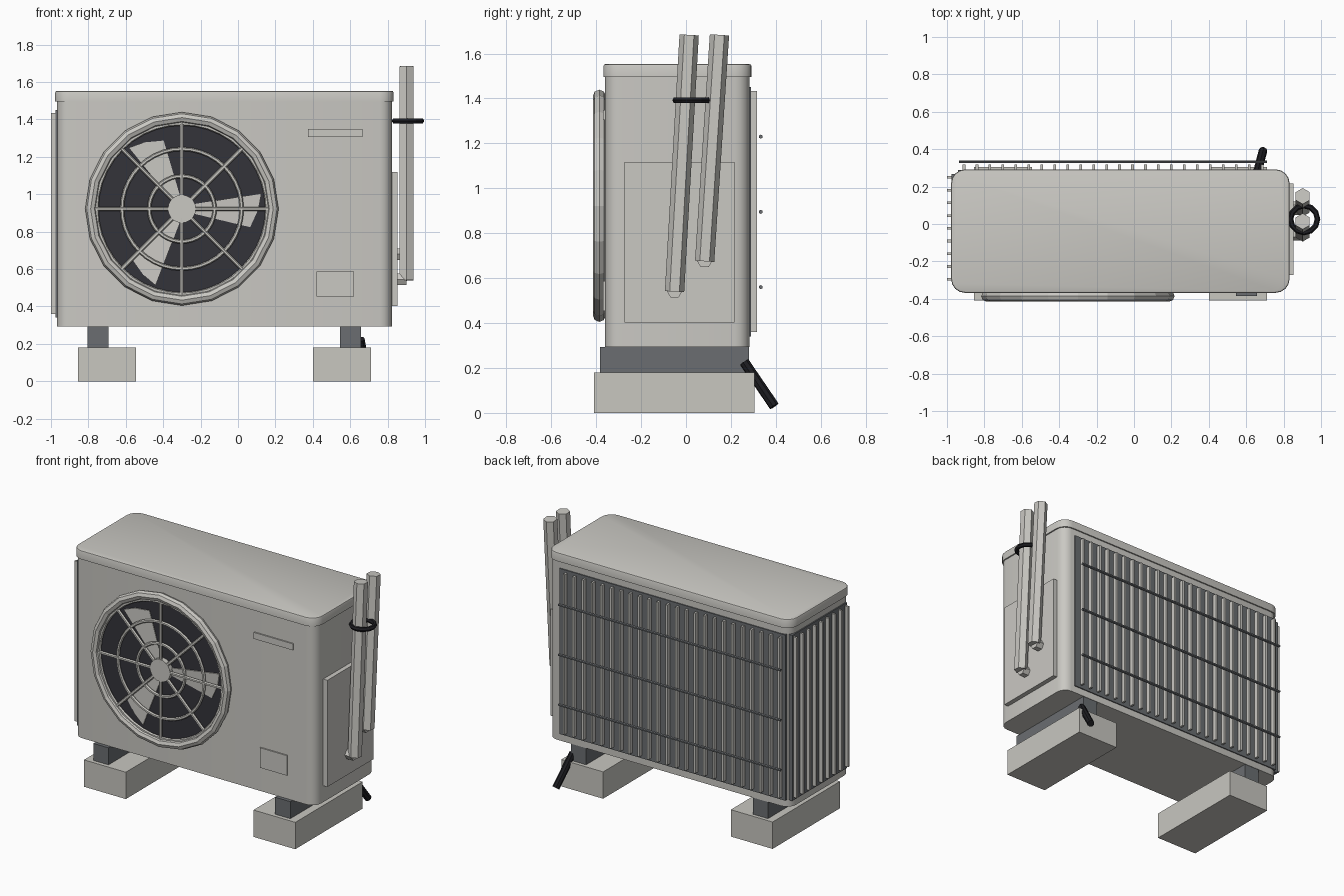
import bpy, bmesh, math
from mathutils import Vector, Matrix

cube = bpy.data.objects.get("Cube")
if cube:
    bpy.data.objects.remove(cube, do_unlink=True)


def material(name, rgb):
    m = bpy.data.materials.new(name)
    m.use_nodes = True
    m.diffuse_color = (*rgb, 1)
    m.node_tree.nodes["Principled BSDF"].inputs["Base Color"].default_value = (*rgb, 1)
    return m


CASING = material("casing off white", (0.59, 0.58, 0.545))
CONCRETE = material("concrete", (0.58, 0.57, 0.53))
STEEL = material("steel grey", (0.145, 0.155, 0.165))
DARK = material("fan opening dark", (0.034, 0.033, 0.042))
RUBBER = material("black rubber", (0.012, 0.012, 0.015))


def finish(name, bm, mat, smooth=False):
    bmesh.ops.recalc_face_normals(bm, faces=bm.faces)
    mesh = bpy.data.meshes.new(name)
    bm.to_mesh(mesh)
    bm.free()
    mesh.materials.append(mat)
    ob = bpy.data.objects.new(name, mesh)
    bpy.context.collection.objects.link(ob)
    if smooth:
        bpy.ops.object.select_all(action='DESELECT')
        ob.select_set(True)
        bpy.context.view_layer.objects.active = ob
        bpy.ops.object.shade_smooth_by_angle(angle=math.radians(35))
    return ob


def add_box(bm, lo, hi):
    lo, hi = Vector(lo), Vector(hi)
    mat = Matrix.Translation((lo + hi) / 2) @ Matrix.Diagonal((*(hi - lo), 1))
    return bmesh.ops.create_cube(bm, size=1, matrix=mat)["verts"]


def box(name, lo, hi, mat, corner=0, top=0):
    """Box with optional rounded upright corners and a softened top rim."""
    bm = bmesh.new()
    add_box(bm, lo, hi)
    if corner:
        upright = [e for e in bm.edges if abs((e.verts[0].co - e.verts[1].co).z) > 1e-4]
        bmesh.ops.bevel(bm, geom=upright, offset=corner, segments=4, profile=0.5, affect='EDGES')
    if top:
        rim = [e for e in bm.edges if all(v.co.z > hi[2] - 1e-4 for v in e.verts)]
        bmesh.ops.bevel(bm, geom=rim, offset=top, segments=2, profile=0.5, affect='EDGES')
    return finish(name, bm, mat, smooth=corner > 0)


def add_rod(bm, a, b, r, sides, spin=0):
    a, b = Vector(a), Vector(b)
    d = b - a
    mat = (Matrix.Translation((a + b) / 2) @ d.to_track_quat('Z', 'Y').to_matrix().to_4x4()
           @ Matrix.Rotation(spin, 4, 'Z'))
    bmesh.ops.create_cone(bm, cap_ends=True, segments=sides, radius1=r, radius2=r,
                          depth=d.length, matrix=mat)


def rod(name, a, b, r, sides, mat, spin=0):
    bm = bmesh.new()
    add_rod(bm, a, b, r, sides, spin)
    return finish(name, bm, mat)


def ring(name, centre, major, minor, n, m, mat, upright=True):
    """Torus facing the front, or lying flat."""
    bm = bmesh.new()
    rows = []
    for i in range(n):
        a = math.tau * i / n
        row = []
        for j in range(m):
            b = math.tau * j / m
            r, h = major + minor * math.cos(b), minor * math.sin(b)
            p = (r * math.cos(a), h, r * math.sin(a)) if upright else (r * math.cos(a), r * math.sin(a), h)
            row.append(bm.verts.new(Vector(p) + Vector(centre)))
        rows.append(row)
    for i in range(n):
        for j in range(m):
            p, q, k = rows[i], rows[(i + 1) % n], (j + 1) % m
            bm.faces.new((p[j], q[j], q[k], p[k]))
    return finish(name, bm, mat)


# Casing and lid
box("casing", (-0.968, -0.36, 0.293), (0.823, 0.283, 1.5), CASING, 0.065)
box("lid", (-0.978, -0.368, 1.495), (0.832, 0.292, 1.553), CASING, 0.075, 0.01)

# Concrete blocks and steel feet
for side, x in (("right", -0.70), ("left", 0.557)):
    box(side + "_block", (x - 0.155, -0.41, 0), (x + 0.155, 0.304, 0.18), CONCRETE)
for side, x in (("right", -0.748), ("left", 0.601)):
    box(side + "_foot", (x - 0.056, -0.384, 0.18), (x + 0.056, 0.28, 0.294), STEEL)

# Fan opening, surround and guard
FX, FZ = -0.30, 0.922
rod("fan_opening", (FX, -0.35, FZ), (FX, -0.366, FZ), 0.485, 40, DARK)
ring("fan_surround", (FX, -0.386, FZ), 0.488, 0.029, 20, 8, CASING)
for k, r in enumerate((0.175, 0.32, 0.456)):
    ring("guard_ring_%d" % (k + 1), (FX, -0.386, FZ), r, 0.011, 40, 6, CASING)
bm = bmesh.new()
for k in range(8):
    a = math.tau * k / 8
    d = Vector((math.cos(a), 0, math.sin(a)))
    c = Vector((FX, -0.388, FZ))
    add_rod(bm, c + d * 0.05, c + d * 0.475, 0.011, 6)
finish("guard_spokes", bm, CASING)
rod("fan_hub", (FX, -0.36, FZ), (FX, -0.398, FZ), 0.075, 20, CASING)

# Three pitched fan blades
bm = bmesh.new()
outline = ((0.06, 0.025, -0.372), (0.425, 0.083, -0.378), (0.41, 0.0, -0.374),
           (0.365, -0.098, -0.370), (0.06, -0.025, -0.370))
for k in range(3):
    turn = Matrix.Rotation(-math.tau * k / 3, 3, 'Y')
    pts = [Vector((FX, 0, FZ)) + turn @ Vector((r, y, w)) for r, w, y in outline]
    front = [bm.verts.new(p) for p in pts]
    back = [bm.verts.new(p + Vector((0, 0.008, 0))) for p in pts]
    bm.faces.new(front)
    bm.faces.new(back[::-1])
    for i in range(5):
        j = (i + 1) % 5
        bm.faces.new((front[i], back[i], back[j], front[j]))
finish("fan_blades", bm, CASING)

# Front plates and side service cover
box("upper_plate", (0.375, -0.369, 1.305), (0.665, -0.355, 1.348), CASING)
box("lower_plate", (0.42, -0.369, 0.453), (0.62, -0.355, 0.587), CASING)
box("service_cover", (0.81, -0.273, 0.403), (0.854, 0.216, 1.118), CASING)

# Rear heat exchanger: backing, upright fins and cross wires
box("rear_backing", (-0.94, 0.27, 0.34), (0.735, 0.29, 1.45), STEEL)
bm = bmesh.new()
for k in range(24):
    x = -0.909 + k * 0.0693
    add_box(bm, (x - 0.007, 0.28, 0.36), (x + 0.007, 0.317, 1.433))
finish("rear_fins", bm, CASING)
bm = bmesh.new()
for z in (0.56, 0.895, 1.23):
    add_rod(bm, (-0.935, 0.333, z), (0.71, 0.333, z), 0.009, 6)
finish("rear_wires", bm, STEEL)

# Side heat exchanger
box("side_backing", (-0.976, -0.31, 0.34), (-0.95, 0.268, 1.45), STEEL)
bm = bmesh.new()
for k in range(9):
    y = -0.295 + k * 0.068
    add_box(bm, (-1.0, y - 0.007, 0.36), (-0.96, y + 0.007, 1.435))
finish("side_fins", bm, CASING)

# Lagged pipes with elbows into the cover, and the strap
for name, y0, z0, y1 in (("front", -0.051, 0.54, 0.014), ("rear", 0.083, 0.675, 0.149)):
    bm = bmesh.new()
    add_rod(bm, (0.902, y0, z0), (0.902, y1, 1.683), 0.043, 6)
    finish(name + "_pipe", bm, CASING)
    rod(name + "_elbow", (0.83, y0, z0 + 0.005), (0.902, y0, z0 + 0.005), 0.036, 6, CASING, math.pi / 6)
ring("pipe_strap", (0.909, 0.026, 1.392), 0.072, 0.015, 12, 6, RUBBER, upright=False)

# Drain hose
rod("drain_hose", (0.655, 0.26, 0.225), (0.69, 0.393, 0.03), 0.023, 8, RUBBER)
